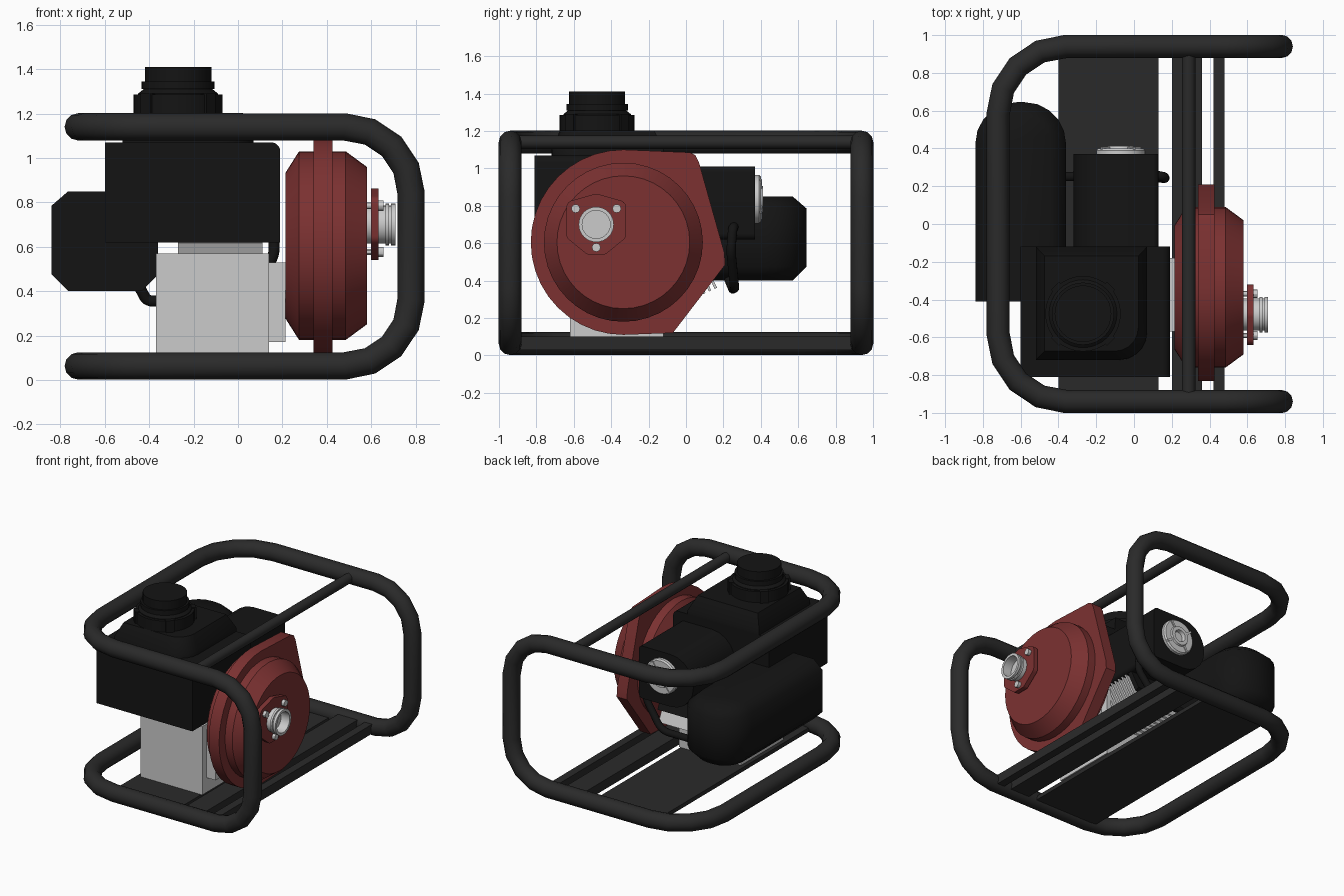
import bpy, bmesh, math
from mathutils import Vector, Matrix

if "Cube" in bpy.data.objects:
    bpy.data.objects.remove(bpy.data.objects["Cube"])

def material(name, c):
    m = bpy.data.materials.new(name)
    m.diffuse_color = (*c, 1)
    m.use_nodes = True
    m.node_tree.nodes["Principled BSDF"].inputs["Base Color"].default_value = m.diffuse_color
    return m

FRAME = material("frame_black", (0.023,) * 3)
BLACK = material("plastic_black", (0.007,) * 3)
RED = material("pump_red", (0.2, 0.031, 0.031))

def finish(bm, name, mat=None, smooth=30):
    bmesh.ops.recalc_face_normals(bm, faces=bm.faces)
    me = bpy.data.meshes.new(name)
    bm.to_mesh(me)
    bm.free()
    ob = bpy.data.objects.new(name, me)
    bpy.context.collection.objects.link(ob)
    if mat:
        me.materials.append(mat)
    bpy.ops.object.select_all(action='DESELECT')
    ob.select_set(True)
    bpy.context.view_layer.objects.active = ob
    bpy.ops.object.shade_smooth_by_angle(angle=math.radians(smooth))
    return ob

def box(name, x, y, z, mat=None):
    bm = bmesh.new()
    bmesh.ops.create_cube(bm, size=1)
    for v in bm.verts:
        v.co = [(r[0] + r[1]) / 2 + c * (r[1] - r[0]) for r, c in zip((x, y, z), v.co)]
    return finish(bm, name, mat)

def rounded(pts, radii, n=5):
    """Polyline with each corner replaced by an arc."""
    pts, out = [Vector(p) for p in pts], []
    for i, p in enumerate(pts):
        r = radii[i]
        if r == 0:
            out.append(p)
            continue
        a = (pts[i - 1] - p).normalized()
        b = (pts[(i + 1) % len(pts)] - p).normalized()
        half = a.angle(b) / 2
        c = p + (a + b).normalized() * r / math.sin(half)
        s = (p + a * r / math.tan(half) - c).normalized()
        e = (p + b * r / math.tan(half) - c).normalized()
        out += [c + s.slerp(e, k / n) * r for k in range(n + 1)]
    return out

def loft(name, rings, mat=None, smooth=30):
    """Bridge equal-sized closed rings and cap both ends."""
    bm = bmesh.new()
    vs = [[bm.verts.new(p) for p in r] for r in rings]
    for a, b in zip(vs, vs[1:]):
        for i in range(len(a)):
            j = (i + 1) % len(a)
            bm.faces.new((a[i], a[j], b[j], b[i]))
    bm.faces.new(vs[0])
    bm.faces.new(vs[-1])
    return finish(bm, name, mat, smooth)

def lathe(name, profile, centre, axis, mat=None, n=32):
    """Revolve (position, radius) pairs about X, Y or Z through centre."""
    place = {'X': lambda h, u, v: (h, u, v), 'Y': lambda h, u, v: (u, h, v),
             'Z': lambda h, u, v: (u, v, h)}[axis]
    c = Vector(centre)
    rings = [[c + Vector(place(h, r * math.cos(k * math.tau / n), r * math.sin(k * math.tau / n)))
              for k in range(n)] for h, r in profile]
    return loft(name, rings, mat)

def tube(name, pts, r, mat, cyclic=False, res=4):
    cu = bpy.data.curves.new(name, 'CURVE')
    cu.dimensions, cu.bevel_depth, cu.bevel_resolution = '3D', r, res
    cu.use_fill_caps = True
    sp = cu.splines.new('POLY')
    sp.points.add(len(pts) - 1)
    for q, p in zip(sp.points, pts):
        q.co = (*p, 1)
    sp.use_cyclic_u = cyclic
    cu.materials.append(mat)
    ob = bpy.data.objects.new(name, cu)
    bpy.context.collection.objects.link(ob)
    bpy.ops.object.select_all(action='DESELECT')
    ob.select_set(True)
    bpy.context.view_layer.objects.active = ob
    bpy.ops.object.convert(target='MESH')
    bpy.ops.object.shade_smooth_by_angle(angle=math.radians(45))

# Carrying frame: one continuous bent tube
L, R, Y, B, T = -0.72, 0.78, 0.94, 0.063, 1.14
path = rounded([(L, -Y, B), (R, -Y, B), (R, -Y, T), (L, -Y, T),
                (L, Y, T), (R, Y, T), (R, Y, B), (L, Y, B)],
               [.36, .3, .3, .36, .36, .3, .3, .36], 4)
tube("carrying_frame", path, 0.0615, FRAME, True)
tube("top_cross_bar", [(0.29, -Y, T), (0.29, Y, T)], 0.036, FRAME)

# Base plate and mounting rails
box("base_plate", (-0.4, 0.13), (-0.93, 0.93), (0.03, 0.06), FRAME)
for i, (a, b) in enumerate([(0.2, 0.36), (0.42, 0.48)]):
    box(f"pump_rail_{i}", (a, b), (-0.93, 0.93), (0.03, 0.1), FRAME)

# Engine block, pump adapter and inclined cooling fins
box("engine_block", (-0.37, 0.14), (-0.62, -0.12), (0.06, 0.57))
box("pump_adapter", (0.13, 0.215), (-0.57, -0.18), (0.17, 0.53))
tilt = Matrix.Rotation(math.radians(25), 4, 'X')
axis = Vector((0, math.cos(math.radians(25)), math.sin(math.radians(25))))

def slanted(bm, pos, size):
    bmesh.ops.create_cube(bm, size=1, matrix=Matrix.Translation(pos) @ tilt @ Matrix.Diagonal((*size, 1)))

bm = bmesh.new()
for k in range(8):
    slanted(bm, Vector((-0.08, 0.075, 0.54)) - axis * 0.034 * k, (0.38, 0.014, 0.4))
slanted(bm, (-0.08, -0.02, 0.495), (0.28, 0.2, 0.3))
finish(bm, "cooling_fins")
bm = bmesh.new()
slanted(bm, (-0.08, 0.1, 0.59), (0.38, 0.035, 0.3))
finish(bm, "cylinder_shroud", BLACK)

# Fuel tank housing with tapered raised top and filler cap
sq = rounded([(-0.6, 0.62), (0.19, 0.62), (0.19, 1.07), (-0.6, 1.07)], [0, 0, 0.04, 0])
loft("tank_housing", [[(p.x, y, p.y) for p in sq] for y in (-0.81, -0.12)], BLACK)
top = rounded([(-0.52, -0.72), (0.07, -0.72), (0.07, -0.12), (-0.52, -0.12)], [0, .15, 0, 0])
mid = Vector((-0.225, -0.43))
loft("raised_tank_top", [[(*(mid + (p - mid) * s), z) for p in top]
                         for s, z in ((1, 1.06), (1, 1.1), (0.84, 1.203))], BLACK)
cap = (-0.27, -0.475, 0)
lathe("filler_cap", [(1.19, .18), (1.29, .18), (1.31, .155), (1.31, .165), (1.345, .165),
                     (1.345, .15), (1.41, .15)], cap, 'Z', BLACK)
bm = bmesh.new()
for k in range(4):
    m = Matrix.Translation((cap[0], cap[1], 1.24)) @ Matrix.Rotation(math.radians(45 + 90 * k), 4, 'Z')
    bmesh.ops.create_cube(bm, size=1, matrix=m @ Matrix.Translation((0.18, 0, 0)) @ Matrix.Diagonal((.06, .06, .1, 1)))
finish(bm, "cap_lugs", BLACK)
lathe("cap_collar", [(1.19, .2), (1.285, .2)], cap, 'Z', BLACK)

# Starter housing rounded on one side, with round silver starter
head = rounded([(-0.32, 0.62), (0.13, 0.62), (0.13, 1.01), (-0.32, 1.01)], [.19, .03, .03, .19])
loft("starter_housing", [[(p.x, y, p.y) for p in head] for y in (-0.2, 0.37)], BLACK)
hub = (-0.07, 0, 0.835)
lathe("starter_plate", [(0.36, .13), (0.39, .13), (0.4, .12), (0.4, .075), (0.412, .07),
                        (0.412, .045), (0.385, .04)], hub, 'Y')
bm = bmesh.new()
for k in range(4):
    m = Matrix.Translation((hub[0], 0.397, hub[2])) @ Matrix.Rotation(math.tau * k / 4 + .6, 4, 'Y')
    bmesh.ops.create_cube(bm, size=1, matrix=m @ Matrix.Translation((.1, 0, 0)) @ Matrix.Diagonal((.05, .02, .015, 1)))
finish(bm, "starter_ribs")

# Muffler: chamfered capsule with one square end
def muffler_ring(d, z):
    pts = rounded([(-0.84 + d, -0.41), (-0.36 - d, -0.41), (-0.36 - d, 0.645 - d), (-0.84 + d, 0.645 - d)],
                  [0, 0, .22 - d, .22 - d])
    return [(p.x, p.y, z) for p in pts]
loft("muffler", [muffler_ring(d, z) for d, z in ((.075, .4), (0, .475), (0, .785), (.075, .85))], BLACK, 50)

# Hose looping from the muffler to the starter housing
hose = rounded([(-0.45, 0.22, 0.43), (-0.41, 0.25, 0.355), (0.02, 0.26, 0.36), (0.165, 0.24, 0.56),
                (0.16, 0.25, 0.68), (0.05, 0.27, 0.7)], [0, .04, .12, .12, .03, 0], 5)
tube("hose", hose, 0.025, BLACK)

# Pump volute: revolved body and flat rim with a tangential outlet corner
pc = (0, -0.335, 0.605)
lathe("pump_body", [(0.215, .31), (0.215, .33), (0.275, .425), (0.485, .425), (0.58, .355)], pc, 'X', RED, 40)
rim = [Vector((pc[1] + .495 * math.cos(a), pc[2] + .495 * math.sin(a)))
       for a in [math.radians(90 + 180 * k / 20) for k in range(21)]]
rim += [Vector(p) for p in ((-0.07, 0.12), (0.21, 0.485), (0.205, 0.55), (0.07, 1.03), (0.05, 1.07), (0.02, 1.085))]
loft("pump_rim", [[(x, p.x, p.y) for p in rim] for x in (0.34, 0.425)], RED)

# Outlet: red flange, hollow silver coupling and bolts
oy, oz = -0.48, 0.70
fl = rounded([(oy - .16, oz + .05), (oy - .16, oz - .07), (oy - .05, oz - .16), (oy + .05, oz - .16),
              (oy + .16, oz - .07), (oy + .16, oz + .12), (oy, oz + .165), (oy - .16, oz + .12)],
             [0, .04, .03, .03, .04, .04, .05, .04])
loft("outlet_flange", [[(x, p.x, p.y) for p in fl] for x in (0.598, 0.632)], RED)
lathe("outlet_coupling", [(0.57, .085), (0.665, .085), (0.665, .094), (0.68, .094), (0.68, .085),
                          (0.69, .085), (0.69, .094), (0.71, .094), (0.71, .075), (0.64, .075)],
      (0, oy, oz), 'X')
for i, (dy, dz) in enumerate([(-.11, .085), (.11, .085), (0, -.123)]):
    lathe(f"flange_bolt_{i}", [(0.58, .014), (0.63, .014), (0.63, .023), (0.655, .023)],
          (0, oy + dy, oz + dz), 'X', n=12)
